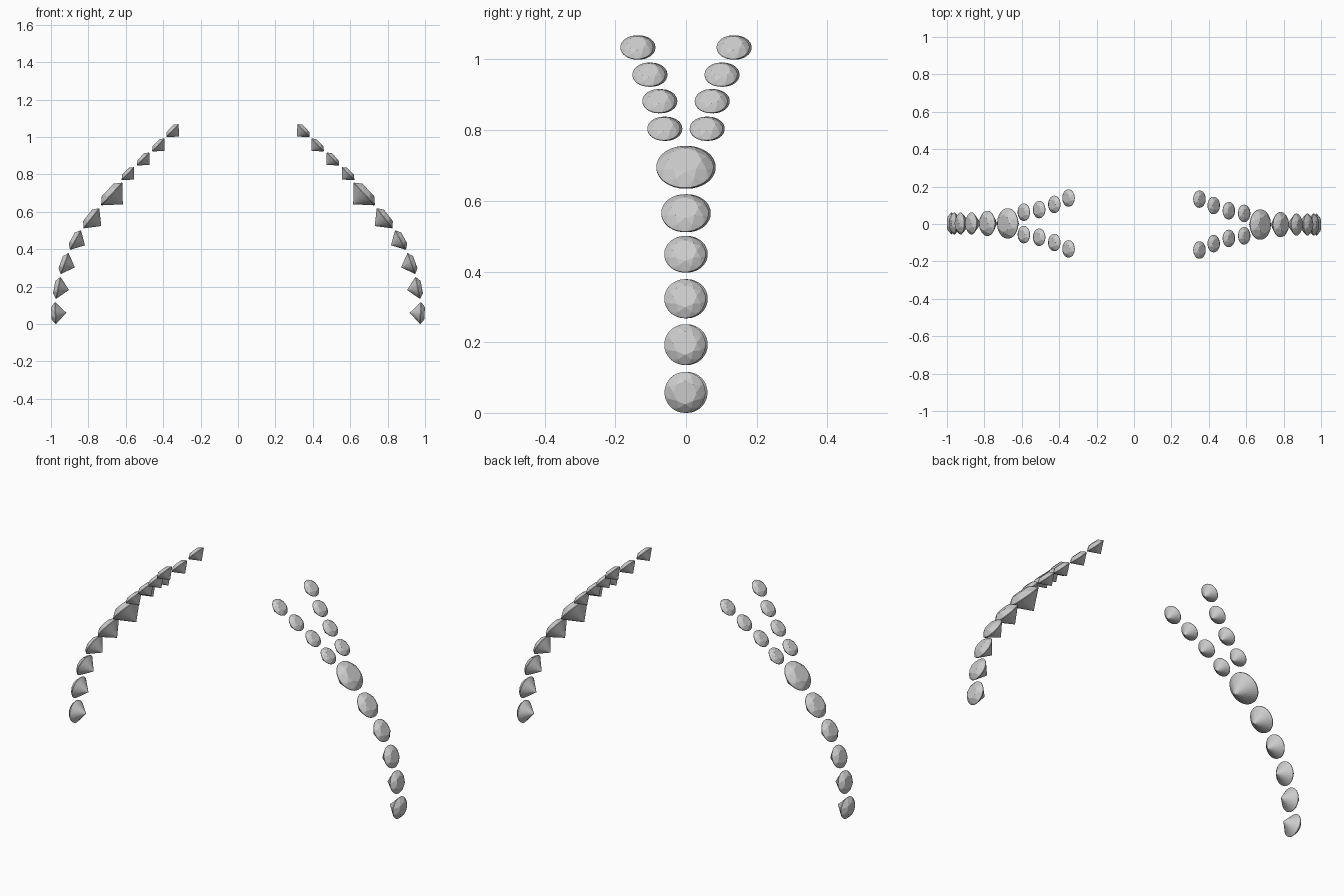
import bpy, bmesh, math
from mathutils import Matrix, Vector

if "Cube" in bpy.data.objects:
    bpy.data.objects.remove(bpy.data.objects["Cube"])


def brilliant_mesh():
    """Unit-diameter brilliant cut stone, table facing +Z, girdle at z = 0."""
    bm = bmesh.new()

    def ring(n, r, z, turn=0.0):
        for i in range(n):
            a = 2 * math.pi * (i + turn) / n
            bm.verts.new((r * math.cos(a), r * math.sin(a), z))

    ring(8, 0.285, 0.19)           # table
    ring(8, 0.41, 0.113, 0.5)      # star and kite points
    ring(32, 0.5, 0.012)           # girdle
    ring(32, 0.5, -0.012)
    bm.verts.new((0, 0, -0.5))     # culet
    res = bmesh.ops.convex_hull(bm, input=bm.verts[:])
    loose = [v for v in bm.verts if not v.link_faces]
    bmesh.ops.delete(bm, geom=loose, context='VERTS')
    bmesh.ops.dissolve_limit(bm, angle_limit=math.radians(0.5),
                             verts=bm.verts[:], edges=bm.edges[:])
    bmesh.ops.recalc_face_normals(bm, faces=bm.faces[:])
    mesh = bpy.data.meshes.new("brilliant_stone")
    bm.to_mesh(mesh)
    bm.free()
    return mesh


STONE = brilliant_mesh()


def stone(name, x, y, z, size, tilt):
    """Place a stone whose table leans 'tilt' degrees up from +X, plus its
    half-turn twin on the other side of the ring."""
    base = (Matrix.Translation(Vector((x, y, z)))
            @ Matrix.Rotation(math.radians(90 - tilt), 4, 'Y')
            @ Matrix.Scale(size, 4))
    for side, turn in (("right", 0), ("left", math.pi)):
        ob = bpy.data.objects.new(f"{name}_{side}", STONE)
        ob.matrix_world = Matrix.Rotation(turn, 4, 'Z') @ base
        bpy.context.collection.objects.link(ob)


# Single row of stones up the band: x, z, diameter, tilt
band = [
    (0.976, 0.058, 0.116, -2),
    (0.961, 0.193, 0.117, 11),
    (0.927, 0.323, 0.117, 20),
    (0.869, 0.449, 0.117, 29),
    (0.784, 0.565, 0.134, 38),
    (0.675, 0.695, 0.162, 43),
]
for i, (x, z, d, t) in enumerate(band, 1):
    stone(f"band_stone_{i}", x, -0.003, z, d, t)

# Forked double row of small stones: x, y spread, z
fork = [
    (0.589, 0.060, 0.804),
    (0.507, 0.074, 0.882),
    (0.426, 0.102, 0.957),
    (0.350, 0.136, 1.034),
]
for i, (x, y, z) in enumerate(fork, 1):
    for label, s in (("front", -1), ("back", 1)):
        stone(f"fork_stone_{label}_{i}", x, s * y - 0.003, z, 0.093, 44)
